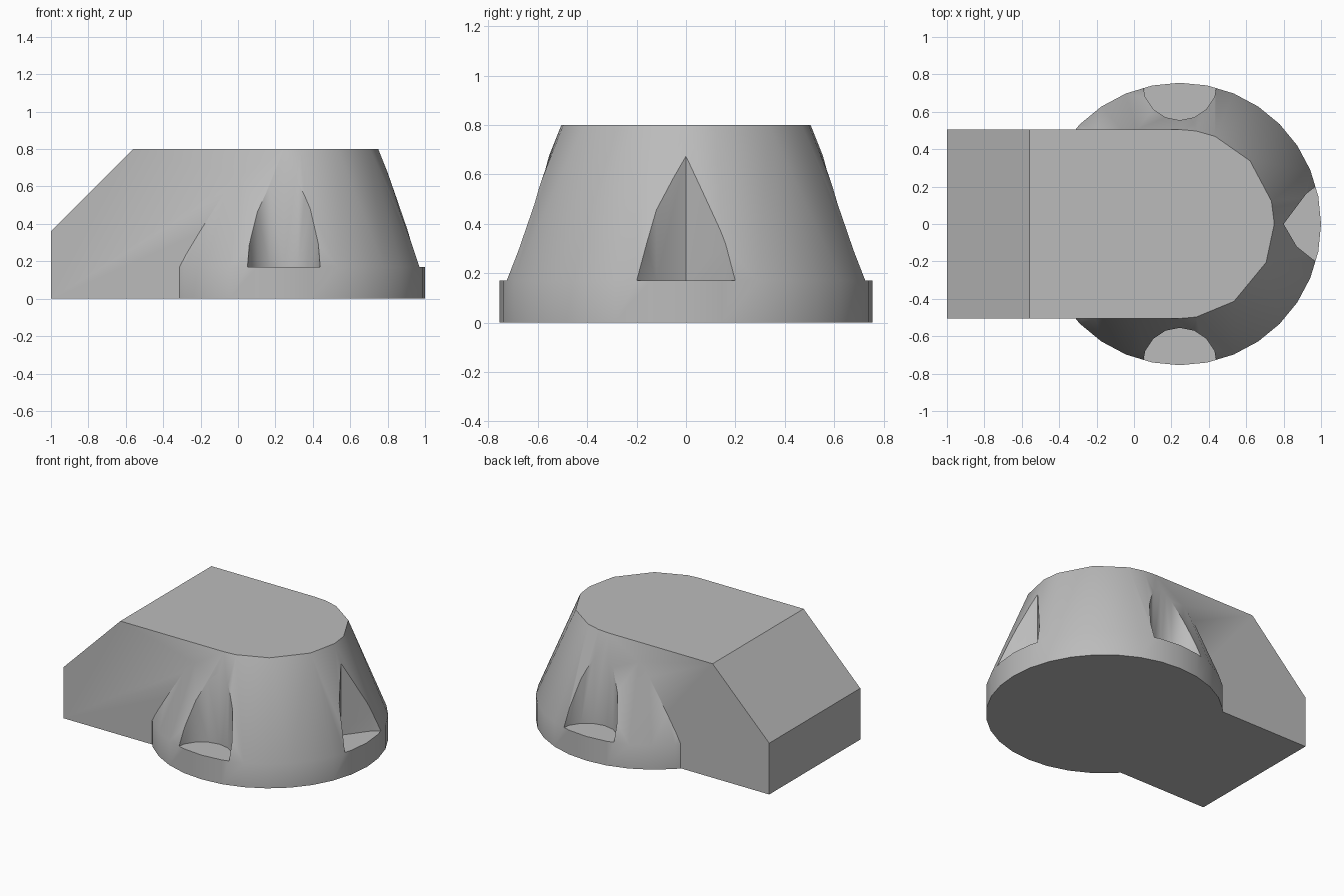
import bpy, bmesh, math

cube = bpy.data.objects.get("Cube")
if cube:
    bpy.data.objects.remove(cube, do_unlink=True)

CENTRE_X = 0.245
HALF_WIDTH = 0.505
BASE_R, TOP_R = 0.755, 0.505
LEDGE_Z, TOP_Z = 0.17, 0.8

grey = bpy.data.materials.new("plain grey")
grey.use_nodes = True
colour = (0.5, 0.5, 0.5, 1)
grey.diffuse_color = colour
grey.node_tree.nodes["Principled BSDF"].inputs["Base Color"].default_value = colour


def make_object(name, bm):
    bmesh.ops.recalc_face_normals(bm, faces=bm.faces)
    mesh = bpy.data.meshes.new(name)
    bm.to_mesh(mesh)
    bm.free()
    mesh.materials.append(grey)
    obj = bpy.data.objects.new(name, mesh)
    bpy.context.collection.objects.link(obj)
    return obj


def prism(name, points, offset):
    """Extrude a closed outline of 3D points along an offset."""
    bm = bmesh.new()
    face = bm.faces.new([bm.verts.new(p) for p in points])
    moved = bmesh.ops.extrude_face_region(bm, geom=[face])["geom"]
    bmesh.ops.translate(bm, vec=offset,
                        verts=[v for v in moved if isinstance(v, bmesh.types.BMVert)])
    return make_object(name, bm)


def ring(radius, angles, x=CENTRE_X, y=0.0):
    return [(x + radius * math.cos(math.radians(a)),
             y + radius * math.sin(math.radians(a))) for a in angles]


def boolean(target, other, operation):
    mod = target.modifiers.new(operation.title(), "BOOLEAN")
    mod.object, mod.operation, mod.solver = other, operation, "EXACT"
    bpy.context.view_layer.objects.active = target
    bpy.ops.object.modifier_apply(modifier=mod.name)
    bpy.data.objects.remove(other, do_unlink=True)


# Round body: short straight foot, then a taper to a coarser top
bm = bmesh.new()
round_angles = [i * 11.25 for i in range(32)]
top_angles = [0, 14, 42, 68, 80, 90, 120, 150, 180, 210, 240, 270, 280, 305, 336]
for radius, z, angles in ((BASE_R, 0, round_angles), (BASE_R, LEDGE_Z, round_angles),
                          (TOP_R, TOP_Z, top_angles)):
    for x, y in ring(radius, angles):
        bm.verts.new((x, y, z))
bmesh.ops.convex_hull(bm, input=bm.verts)
bmesh.ops.dissolve_limit(bm, angle_limit=0.01, verts=bm.verts, edges=bm.edges)
body = make_object("housing", bm)

# Straight tail with a sloped end
tail_profile = [(-1, 0), (-1, 0.36), (-0.56, TOP_Z), (CENTRE_X, TOP_Z), (CENTRE_X, 0)]
tail = prism("tail", [(x, -HALF_WIDTH, z) for x, z in tail_profile],
             (0, 2 * HALF_WIDTH, 0))
boolean(body, tail, "UNION")

# Screw pockets: rounded at both sides, V-shaped at the nose
side_angles = [i * 22.5 for i in range(16)]
pockets = [ring(0.2, side_angles, y=s * BASE_R) for s in (-1, 1)]
pockets.append([(0.8, 0), (0.87, -0.12), (0.97, -0.2), (1.1, -0.2),
                (1.1, 0.2), (0.97, 0.2), (0.92, 0.16)])
for outline in pockets:
    cutter = prism("pocket_cutter", [(x, y, LEDGE_Z) for x, y in outline], (0, 0, 1))
    cutter.hide_render = True
    boolean(body, cutter, "DIFFERENCE")

# Merge flat regions and keep only the crisp edges sharp
bm = bmesh.new()
bm.from_mesh(body.data)
bmesh.ops.remove_doubles(bm, verts=bm.verts, dist=0.0005)
bmesh.ops.dissolve_limit(bm, angle_limit=0.01, verts=bm.verts, edges=bm.edges)
bm.to_mesh(body.data)
bm.free()
bpy.ops.object.select_all(action="DESELECT")
body.select_set(True)
bpy.context.view_layer.objects.active = body
bpy.ops.object.shade_smooth_by_angle(angle=math.radians(35))
